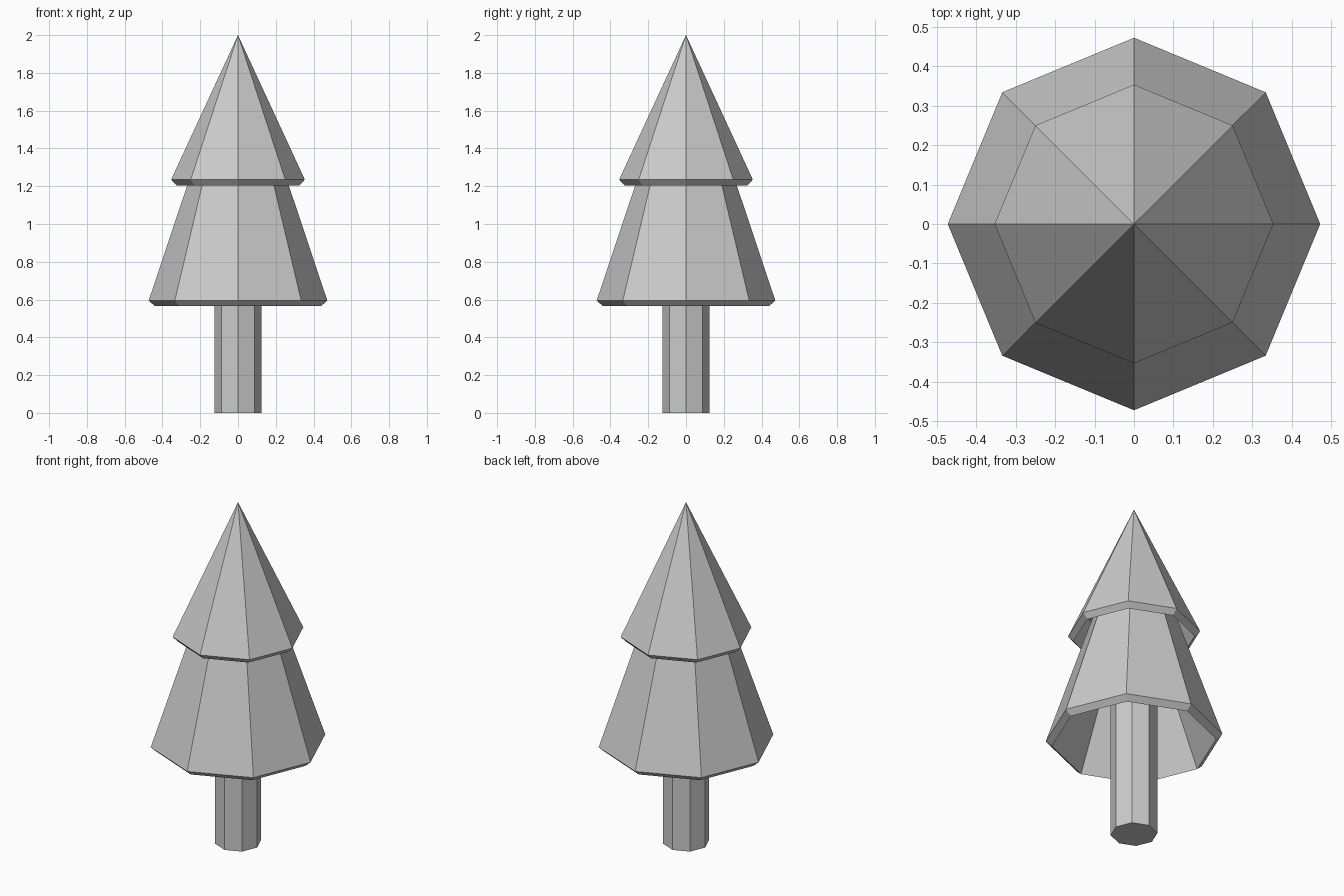
import bpy, bmesh
from math import cos, sin, pi

if "Cube" in bpy.data.objects:
    bpy.data.objects.remove(bpy.data.objects["Cube"])

SIDES = 8


def lathe(name, profile):
    """Spin (radius, z) points into an eight-sided flat-faced surface."""
    bm = bmesh.new()
    rings = []
    for r, z in profile:
        if r == 0:
            rings.append([bm.verts.new((0, 0, z))] * SIDES)
        else:
            rings.append([bm.verts.new((r * cos(2 * pi * i / SIDES),
                                        r * sin(2 * pi * i / SIDES), z))
                          for i in range(SIDES)])
    for a, b in zip(rings, rings[1:]):
        for i in range(SIDES):
            j = (i + 1) % SIDES
            bm.faces.new(list(dict.fromkeys((a[i], a[j], b[j], b[i]))))
    # Close an open trunk end with one flat polygon
    if profile[0][0] > 0:
        bm.faces.new(rings[0][::-1])
    bmesh.ops.recalc_face_normals(bm, faces=bm.faces)
    mesh = bpy.data.meshes.new(name)
    bm.to_mesh(mesh)
    bm.free()
    obj = bpy.data.objects.new(name, mesh)
    bpy.context.collection.objects.link(obj)
    return obj


# Trunk, reaching up inside the hollow lower tier
lathe("trunk", [(0.125, 0), (0.125, 1.15), (0, 1.15)])

# Foliage tiers: hollow inside, bevelled lip, sloping outside
lathe("lower_foliage", [(0, 1.15), (0.19, 1.15), (0.44, 0.565),
                        (0.473, 0.595), (0.22, 1.35), (0, 1.35)])
lathe("upper_foliage", [(0, 1.35), (0.255, 1.35), (0.325, 1.205),
                        (0.354, 1.235), (0, 2.0)])
